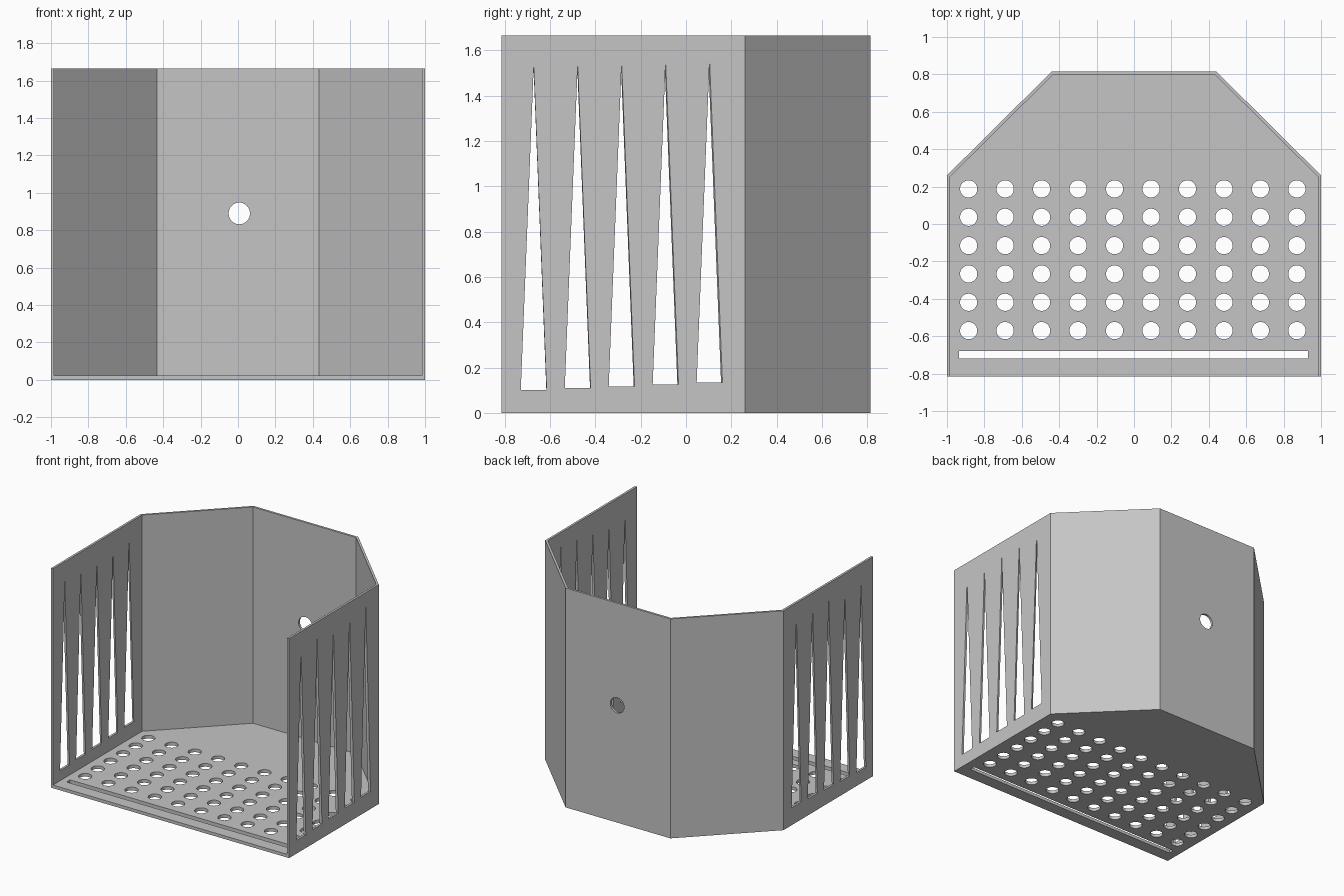
import bpy
import bmesh
from math import cos, sin, tau
from mathutils import Vector

cube = bpy.data.objects.get("Cube")
if cube:
    bpy.data.objects.remove(cube, do_unlink=True)

HEIGHT, FLOOR = 1.665, 0.024

grey = bpy.data.materials.new("light grey")
grey.use_nodes = True
GREY = (0.56, 0.56, 0.56, 1)
grey.diffuse_color = GREY
grey.node_tree.nodes["Principled BSDF"].inputs["Base Color"].default_value = GREY


def circle(x, y, r, sides=32):
    return [(x + r * cos(tau * i / sides), y + r * sin(tau * i / sides)) for i in range(sides)]


def rect(x0, y0, x1, y1):
    return [(x0, y0), (x1, y0), (x1, y1), (x0, y1)]


def panel(name, loops, place):
    """Sheet with holes given unit thickness; place(u, v, t) maps it into the model."""
    bm = bmesh.new()
    for loop in loops:
        verts = [bm.verts.new((u, v, 0)) for u, v in loop]
        for a, b in zip(verts, verts[1:] + verts[:1]):
            bm.edges.new((a, b))
    bmesh.ops.triangle_fill(bm, edges=bm.edges[:], use_beauty=True, normal=(0, 0, 1))
    region = bmesh.ops.extrude_face_region(bm, geom=bm.faces[:], use_keep_orig=True)
    for item in region["geom"]:
        if isinstance(item, bmesh.types.BMVert):
            item.co.z = 1
    for vert in bm.verts:
        vert.co = place(*vert.co)
    bmesh.ops.recalc_face_normals(bm, faces=bm.faces[:])
    mesh = bpy.data.meshes.new(name)
    bm.to_mesh(mesh)
    bm.free()
    mesh.materials.append(grey)
    obj = bpy.data.objects.new(name, mesh)
    bpy.context.collection.objects.link(obj)


def wall(name, outer, inner, cuts=()):
    """Upright mitred wall; cuts are loops of (distance along the wall, height)."""
    (oa, ob), (ia, ib) = [[Vector(p) for p in pair] for pair in (outer, inner)]
    length = (ob - oa).length

    def place(u, v, t):
        p = oa.lerp(ob, u / length).lerp(ia.lerp(ib, u / length), t)
        return Vector((p.x, p.y, v))

    panel(name, [rect(0, FLOOR, length, HEIGHT), *cuts], place)


# Plan of the right half, front to back
outer = [(1.0, -0.815), (1.0, 0.26), (0.44, 0.815)]
inner = [(0.983, -0.815), (0.983, 0.253), (0.433, 0.798)]


def flip(points):
    return [(-x, y) for x, y in points]


# Perforated floor with a front slot
holes = [circle(-0.884 + 0.195 * i, -0.57 + 0.1515 * j, 0.046)
         for i in range(10) for j in range(6)]
panel("floor", [outer + flip(outer)[::-1], rect(-0.935, -0.72, 0.93, -0.678), *holes],
      lambda u, v, t: Vector((u, v, t * FLOOR)))

# Side walls with tapered vents, and angled rear walls
vents = []
for i in range(5):
    mid, base = 0.143 + 0.194 * i, 0.101 + 0.008 * i
    vents.append([(mid - 0.057, base), (mid + 0.057, base), (mid, base + 1.427)])
for side, mirror in (("left", list), ("right", flip)):
    o, n = mirror(outer), mirror(inner)
    wall(side + "_side_wall", o[:2], n[:2], vents)
    wall(side + "_angled_wall", o[1:], n[1:])

# Back wall with a cable hole
wall("back_wall", [(-0.44, 0.815), (0.44, 0.815)], [(-0.433, 0.798), (0.433, 0.798)],
     [circle(0.447, 0.89, 0.058)])
